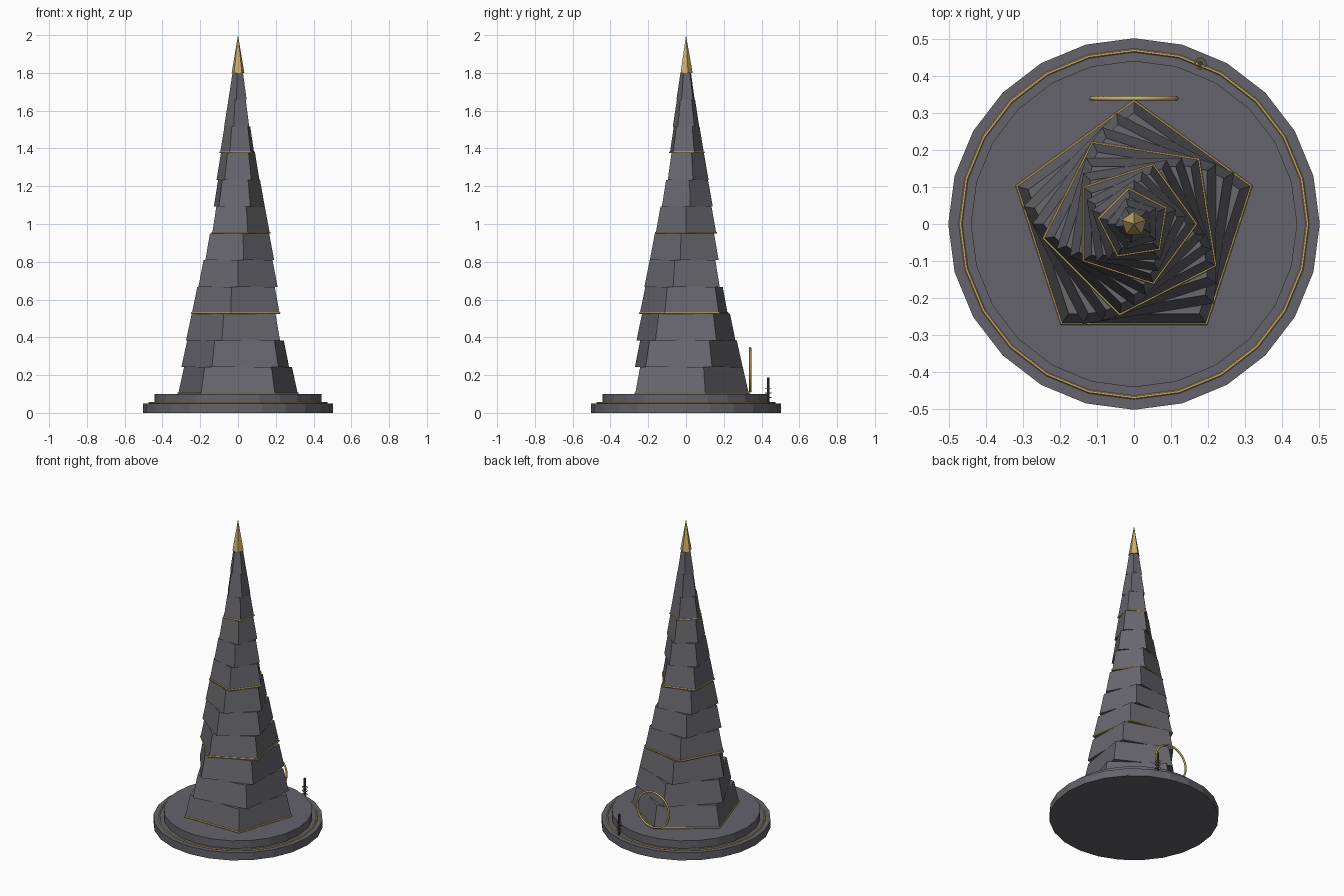
import bpy
import math
from math import sin, cos, pi, radians

if "Cube" in bpy.data.objects:
    bpy.data.objects.remove(bpy.data.objects["Cube"])


def material(name, rgb):
    m = bpy.data.materials.new(name)
    m.diffuse_color = (*rgb, 1)
    m.use_nodes = True
    m.node_tree.nodes["Principled BSDF"].inputs["Base Color"].default_value = m.diffuse_color
    return m


STONE = material("grey stone", (0.135, 0.135, 0.155))
BASE = material("base stone", (0.125, 0.125, 0.145))
GOLD = material("gold", (0.60, 0.43, 0.15))
DARK = material("dark iron", (0.05, 0.05, 0.06))


def add(name, verts, faces, mat, smooth=False):
    me = bpy.data.meshes.new(name)
    me.from_pydata(verts, [], faces)
    me.materials.append(mat)
    for p in me.polygons:
        p.use_smooth = smooth
    ob = bpy.data.objects.new(name, me)
    bpy.context.collection.objects.link(ob)
    return ob


def prism(name, n, r0, r1, z0, z1, turn, mat, centre=(0, 0)):
    """Tapered n-sided block; the first corner points at angle turn."""
    verts = []
    for r, z in ((r0, z0), (r1, z1)):
        for i in range(n):
            a = turn + 2 * pi * i / n
            verts.append((centre[0] + r * cos(a), centre[1] + r * sin(a), z))
    faces = [(i, (i + 1) % n, n + (i + 1) % n, n + i) for i in range(n)]
    faces += [tuple(reversed(range(n))), tuple(range(n, 2 * n))]
    return add(name, verts, faces, mat)


def ring(name, n, r, tube, loc, turn, mat, k=6, upright=False, smooth=False):
    """Torus with n sides around and k sides on the tube."""
    verts, faces = [], []
    for i in range(n):
        a = turn + 2 * pi * i / n
        for j in range(k):
            b = 2 * pi * j / k
            d, h = r + tube * cos(b), tube * sin(b)
            p = (d * cos(a), -h, d * sin(a)) if upright else (d * cos(a), d * sin(a), h)
            verts.append(tuple(u + v for u, v in zip(p, loc)))
            i2, j2 = (i + 1) % n, (j + 1) % k
            faces.append((i * k + j, i2 * k + j, i2 * k + j2, i * k + j2))
    return add(name, verts, faces, mat, smooth)


# Two-step round base with gold trim
prism("base_lower", 24, 0.503, 0.503, 0, 0.05, pi / 2, BASE)
prism("base_upper", 24, 0.442, 0.442, 0.05, 0.1, pi / 2, BASE)
ring("base_trim", 24, 0.47, 0.005, (0, 0, 0.052), pi / 2, GOLD)

# Twisting pentagonal tiers, with a gold band under every third one
TIERS, Z0, Z1 = 12, 0.1, 1.8
STEP = (Z1 - Z0) / TIERS


def radius(i):
    t = i / TIERS
    return 0.333 - 0.355 * t + 0.052 * t * t


for i in range(TIERS):
    turn = pi / 2 + radians(9 * i)
    z = Z0 + i * STEP
    prism(f"tier_{i + 1}", 5, radius(i), radius(i + 1) * 0.99, z, z + STEP, turn, STONE)
    if i % 3 == 0:
        ring(f"gold_band_{i // 3 + 1}", 5, radius(i), 0.005, (0, 0, z + 0.004), turn, GOLD)

# Gold spire
spire = [(0.035 * cos(pi / 2 + 2 * pi * i / 5), 0.035 * sin(pi / 2 + 2 * pi * i / 5), Z1)
         for i in range(5)] + [(0, 0, 2.0)]
add("spire", spire, [(i, (i + 1) % 5, 5) for i in range(5)] + [(4, 3, 2, 1, 0)], GOLD)

# Upright gold hoop at the back
ring("back_hoop", 32, 0.115, 0.006, (0, 0.34, 0.228), 0, GOLD, k=8, upright=True, smooth=True)

# Small iron post with three rings
POST = (0.18, 0.435)
prism("post", 8, 0.007, 0.007, 0.05, 0.187, 0, DARK, POST)
for i, z in enumerate((0.082, 0.105, 0.128)):
    ring(f"post_ring_{i + 1}", 12, 0.015, 0.0025, (*POST, z), 0, GOLD, k=6)
